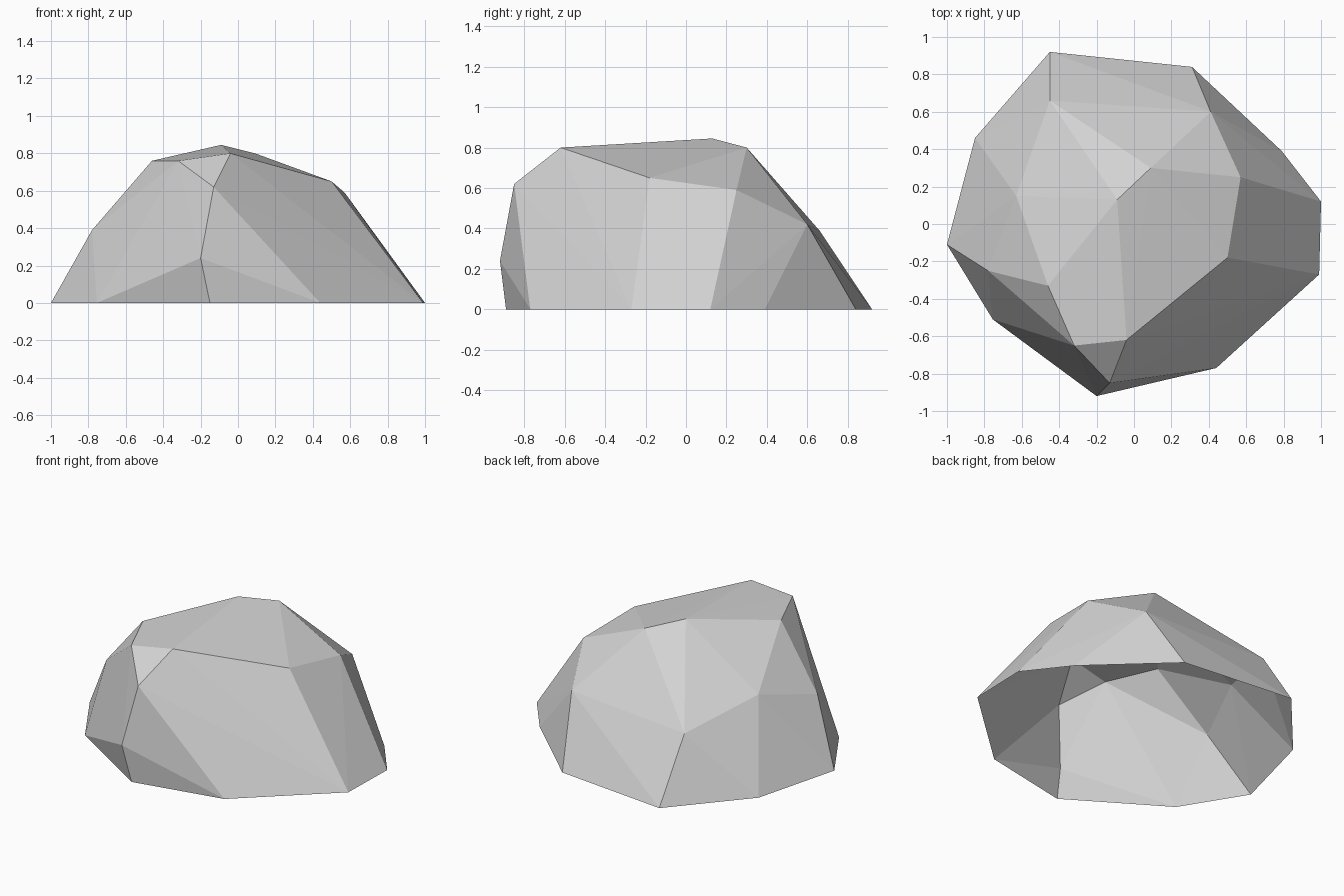
import bpy, bmesh

if "Cube" in bpy.data.objects:
    bpy.data.objects.remove(bpy.data.objects["Cube"])

# Ground outline of the boulder (x, y at z = 0)
base = [(-1, -.11), (-.85, .46), (-.45, .92), (.31, .84), (.79, .39),
        (1, .12), (.99, -.27), (.44, -.77), (-.15, -.89), (-.755, -.51)]
# Chipped corners: lower flank, then crown
flank = [(-.20, -.92, .24), (-.78, -.25, .39), (-.63, .15, .50),
         (-.45, .66, .39), (.41, .60, .42)]
crown = [(.57, .25, .59), (.50, -.18, .65), (.09, .30, .80), (-.09, .13, .845),
         (-.04, -.62, .80), (-.13, -.85, .62), (-.32, -.65, .76), (-.46, -.33, .76)]

# Wrap the corners in a faceted convex shell
bm = bmesh.new()
for p in [(x, y, 0) for x, y in base] + flank + crown:
    bm.verts.new(p)
bmesh.ops.convex_hull(bm, input=bm.verts[:])
bmesh.ops.recalc_face_normals(bm, faces=bm.faces[:])

# The underside is open
under = [f for f in bm.faces if all(v.co.z < .001 for v in f.verts)]
bmesh.ops.delete(bm, geom=under, context='FACES')
bmesh.ops.delete(bm, geom=[v for v in bm.verts if not v.link_faces], context='VERTS')

mesh = bpy.data.meshes.new("boulder")
bm.to_mesh(mesh)
bm.free()
boulder = bpy.data.objects.new("boulder", mesh)
bpy.context.collection.objects.link(boulder)

# Stone colour
stone = bpy.data.materials.new("stone grey")
stone.diffuse_color = (.65, .65, .65, 1)
stone.use_nodes = True
stone.node_tree.nodes["Principled BSDF"].inputs["Base Color"].default_value = stone.diffuse_color
mesh.materials.append(stone)
